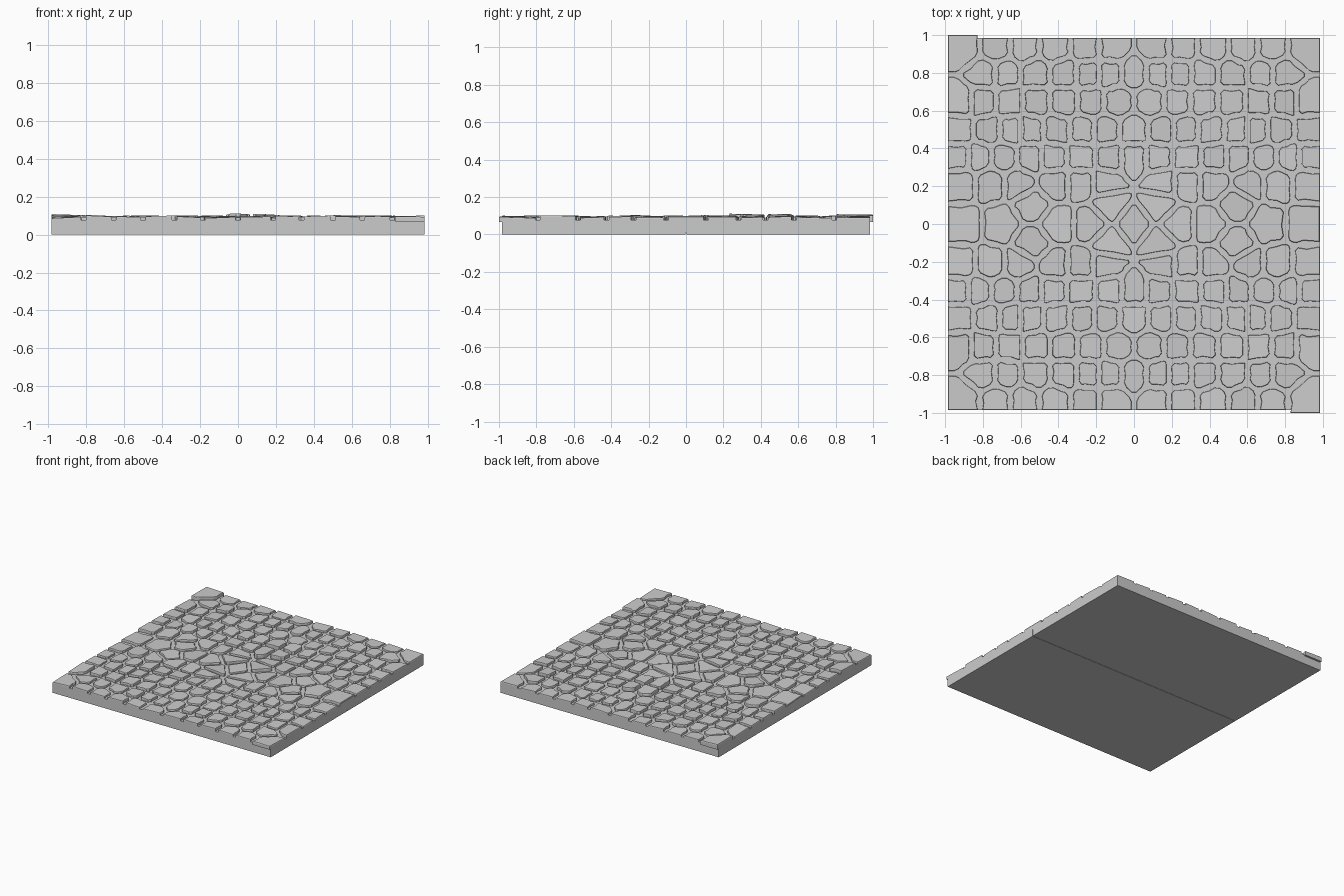
import bpy, bmesh, random
from mathutils import Vector

if "Cube" in bpy.data.objects:
    bpy.data.objects.remove(bpy.data.objects["Cube"])

random.seed(4)
HALF = 0.984      # half width of the tile
FLOOR = 0.078     # level of the joints between stones
GAP = 0.013       # half of a joint width

# Stone centres in one quarter of the tile, mirrored over both axes
ROWS = {
    0.00: [0, .23, .405, .7, .91],
    0.10: [.13, .54],
    0.22: [.15, .28, .42, .61, .76, .92],
    0.35: [0, .13, .28, .43, .55, .69, .82, .93],
    0.50: [0, .15, .27, .41, .55, .65, .77, .93],
    0.645: [.09, .23, .37, .52, .66, .80, .92],
    0.80: [0, .13, .24, .37, .52, .68, .79],
    0.93: [.12, .25, .42, .58, .73, .90],
}


def clip(poly, n, d):
    """Keep the part of a polygon where p.n <= d."""
    out = []
    for a, b in zip(poly, poly[1:] + poly[:1]):
        da, db = a.dot(n) - d, b.dot(n) - d
        if da <= 0:
            out.append(a)
        if da * db < 0:
            out.append(a.lerp(b, da / (da - db)))
    return out


def rough(poly):
    """Cut the corners and chip the longer free edges."""
    out = []
    centre = sum(poly, Vector((0, 0))) / len(poly)
    for i, p in enumerate(poly):
        q, o = poly[(i + 1) % len(poly)], poly[i - 1]
        corner = abs(p.x) > HALF - .001 or abs(p.y) > HALF - .001
        if corner:
            out.append(p)
        else:
            for e in (o, q):
                length = (e - p).length
                out.append(p.lerp(e, min(.25, .016 / max(length, .001))))
        rim = any(abs(p[k]) > HALF - .001 and abs(q[k]) > HALF - .001 for k in (0, 1))
        if (q - p).length > .08 and not rim:
            m = p.lerp(q, random.uniform(.35, .65))
            out.append(m.lerp(centre, random.uniform(.02, .12)))
    return out


def add_stone(bm, poly, height, tilt):
    """Steep-sided stone with a narrow chamfer and a tilted top."""
    c = sum(poly, Vector((0, 0))) / len(poly)
    rings = []
    for drop, scale in ((None, 1.0), (.005, 1.0), (0, .97)):
        ring = []
        for p in poly:
            s = c.lerp(p, scale)
            z = FLOOR - .01 if drop is None else max(
                FLOOR + .001, height - drop + (p - c).dot(tilt))
            ring.append(bm.verts.new((s.x, s.y, z)))
        rings.append(ring)
    n = len(poly)
    for lo, hi in zip(rings, rings[1:]):
        for i in range(n):
            j = (i + 1) % n
            bm.faces.new((lo[i], lo[j], hi[j], hi[i]))
    bm.faces.new(rings[-1])
    bm.faces.new(rings[0][::-1])


def make_object(name, bm):
    mesh = bpy.data.meshes.new(name)
    bm.normal_update()
    bm.to_mesh(mesh)
    bm.free()
    ob = bpy.data.objects.new(name, mesh)
    bpy.context.collection.objects.link(ob)
    return ob


# Paving stones
seeds = sorted({(sx * x, sy * y) for y, xs in ROWS.items() for x in xs
                for sx in (-1, 1) for sy in (-1, 1)})
seeds = [Vector(s) for s in seeds]
square = [Vector(p) * HALF for p in ((-1, -1), (1, -1), (1, 1), (-1, 1))]
bm = bmesh.new()
for s in seeds:
    poly = square
    for t in seeds:
        if t != s and (t - s).length < .8:
            n = (t - s).normalized()
            poly = clip(poly, n, n.dot((s + t) / 2) - GAP)
    height = random.uniform(.090, .099)
    # two opposite corner stones overhang the slab
    if (s.x * s.y < 0) and abs(s.x) > .85 and abs(s.y) > .85:
        poly = [Vector((p.x, (1.0 if p.y > 0 else -1.0) if abs(p.y) > .98 else p.y))
                for p in poly]
        height = .105 if s.y > 0 else .092
    # proud stones near the middle of the back half
    if s.y > .3 and s.y < .55 and -.05 < s.x < .2:
        height = .106
    tilt = Vector((random.uniform(-.05, .05), random.uniform(-.05, .05)))
    add_stone(bm, rough(poly), height, tilt)
make_object("paving_stones", bm)

# Base slab in two halves meeting in a fine seam
for name, sign in (("slab_back", 1), ("slab_front", -1)):
    bm = bmesh.new()
    bmesh.ops.create_cube(bm, size=1)
    for v in bm.verts:
        v.co = (v.co.x * 2 * HALF,
                sign * (HALF if v.co.y * sign > 0 else (.0015 if v.co.z < 0 else 0)),
                FLOOR if v.co.z > 0 else 0)
    make_object(name, bm)
